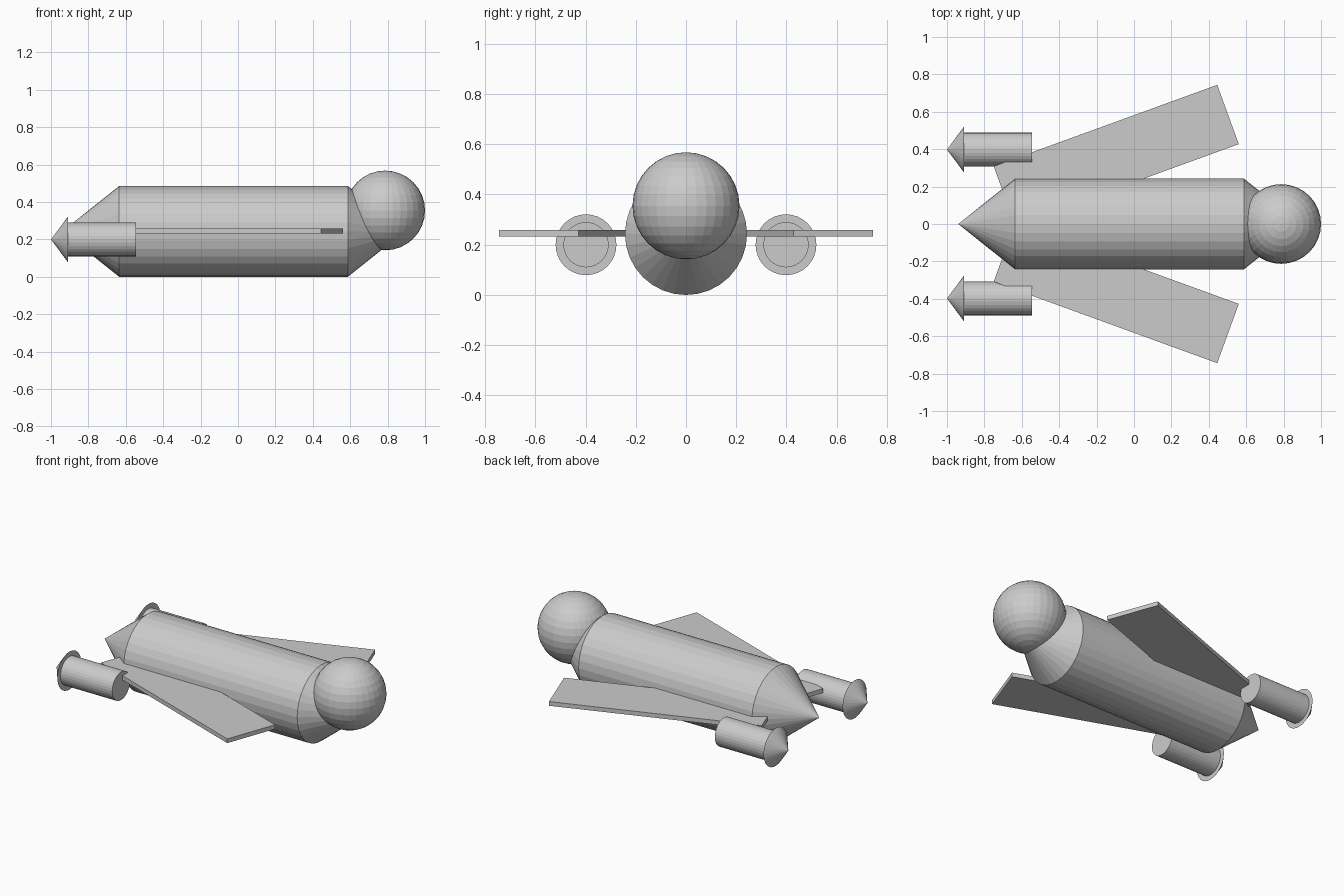
import bpy
from math import radians, pi
from mathutils import Vector, Matrix

cube = bpy.data.objects.get("Cube")
if cube:
    bpy.data.objects.remove(cube, do_unlink=True)

grey = bpy.data.materials.new("plain grey")
grey.use_nodes = True
colour = (0.6, 0.6, 0.6, 1)
grey.diffuse_color = colour
grey.node_tree.nodes["Principled BSDF"].inputs["Base Color"].default_value = colour


def finish(name):
    ob = bpy.context.object
    ob.name = name
    ob.data.materials.append(grey)
    return ob


def tapered(name, x0, x1, r0, r1, y, z):
    """Round part lying along x, with radius r0 at x0 and r1 at x1."""
    bpy.ops.mesh.primitive_cone_add(
        vertices=32, radius1=r0, radius2=r1, depth=x1 - x0,
        location=((x0 + x1) / 2, y, z), rotation=(0, pi / 2, 0))
    return finish(name)


# Fuselage with a cone at each end
R = 0.243
tapered("body", -0.635, 0.587, R, R, 0, R)
tapered("tail_cone", -0.94, -0.635, 0, R, 0, R)
tapered("neck_cone", 0.587, 0.892, R, 0, 0, R)

# Round head
bpy.ops.mesh.primitive_uv_sphere_add(segments=32, ring_count=16, radius=0.213,
                                     location=(0.787, 0, 0.355))
finish("head")

for side, label in ((1, "left"), (-1, "right")):
    # Flat wing swept outward towards the head
    bpy.ops.mesh.primitive_cube_add(size=1, location=(-0.095, side * 0.368, 0.246),
                                    rotation=(0, 0, side * radians(20)))
    wing = finish(label + "_wing")
    wing.scale = (1.272, 0.337, 0.027)

    # Booster with a wider pointed cap
    tapered(label + "_booster", -0.91, -0.545, 0.09, 0.09, side * 0.398, 0.2)
    tapered(label + "_booster_cap", -1.0, -0.91, 0, 0.121, side * 0.398, 0.2)
